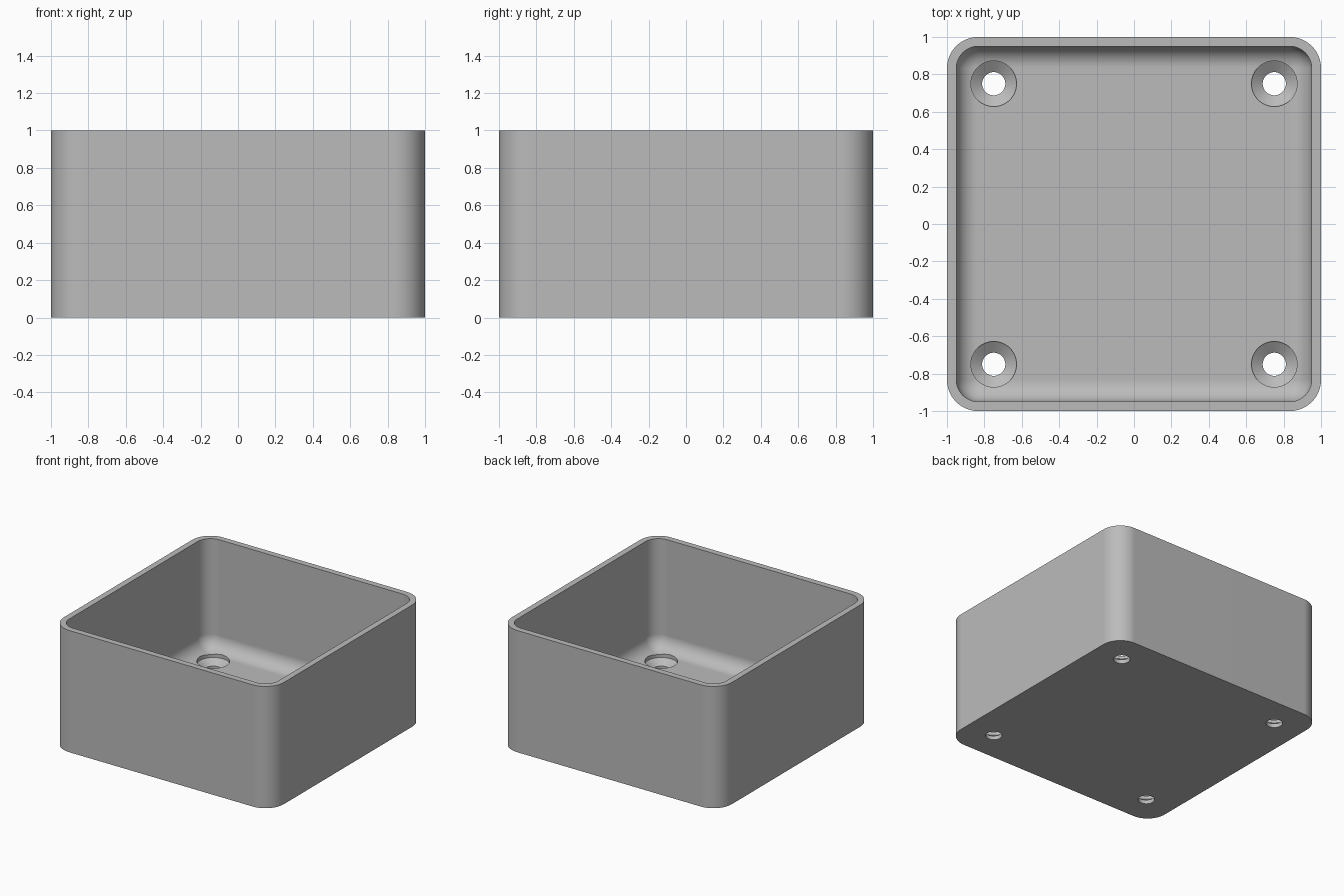
import bpy, bmesh, math

cube = bpy.data.objects.get("Cube")
if cube:
    bpy.data.objects.remove(cube, do_unlink=True)

HEIGHT, WALL, FLOOR = 1.0, 0.05, 0.1
CORNER, FILLET, STEPS = 0.167, 0.115, 12
HOLE, HEAD, PITCH = 0.062, 0.122, 0.75

grey = bpy.data.materials.new("plain grey")
grey.use_nodes = True
grey.diffuse_color = (0.5, 0.5, 0.5, 1)
grey.node_tree.nodes["Principled BSDF"].inputs["Base Color"].default_value = (0.5, 0.5, 0.5, 1)


def ring(bm, half, radius, z):
    """Rounded square loop of vertices."""
    verts = []
    for quarter in range(4):
        mid = math.radians(45 + 90 * quarter)
        cx = math.copysign(half - radius, math.cos(mid))
        cy = math.copysign(half - radius, math.sin(mid))
        for i in range(STEPS + 1):
            a = math.pi / 2 * (quarter + i / STEPS)
            verts.append(bm.verts.new((cx + radius * math.cos(a), cy + radius * math.sin(a), z)))
    return verts


def circle(bm, x, y, radius, z, count=48):
    return [bm.verts.new((x + radius * math.cos(math.tau * i / count),
                          y + radius * math.sin(math.tau * i / count), z)) for i in range(count)]


def loft(name, bm, rings):
    """Skin consecutive loops and cap both ends."""
    for low, high in zip(rings, rings[1:]):
        for i in range(len(low)):
            j = (i + 1) % len(low)
            bm.faces.new((low[i], low[j], high[j], high[i]))
    bm.faces.new(rings[0][::-1])
    bm.faces.new(rings[-1])
    bmesh.ops.recalc_face_normals(bm, faces=bm.faces)
    mesh = bpy.data.meshes.new(name)
    bm.to_mesh(mesh)
    bm.free()
    mesh.materials.append(grey)
    obj = bpy.data.objects.new(name, mesh)
    bpy.context.collection.objects.link(obj)
    return obj


# Open box: outer wall, rim, inner wall, rounded floor edge
bm = bmesh.new()
inner = 1 - WALL
inner_corner = CORNER - WALL
rings = [ring(bm, 1, CORNER, 0), ring(bm, 1, CORNER, HEIGHT), ring(bm, inner, inner_corner, HEIGHT)]
for i in range(STEPS + 1):
    a = math.pi / 2 * i / STEPS
    inset = FILLET * (1 - math.cos(a))
    rings.append(ring(bm, inner - inset, inner_corner - inset, FLOOR + FILLET * (1 - math.sin(a))))
box = loft("open_box", bm, rings)

# Countersunk screw holes near the floor corners
bpy.context.view_layer.objects.active = box
box.select_set(True)
profile = [(HOLE, -0.1), (HOLE, 0.033), (HEAD, 0.075), (HEAD, 0.2)]
for sx in (-1, 1):
    for sy in (-1, 1):
        bm = bmesh.new()
        cutter = loft("hole_cutter", bm, [circle(bm, sx * PITCH, sy * PITCH, r, z) for r, z in profile])
        cutter.hide_render = True
        cut = box.modifiers.new("hole", "BOOLEAN")
        cut.operation = "DIFFERENCE"
        cut.solver = "EXACT"
        cut.object = cutter
        bpy.ops.object.modifier_apply(modifier=cut.name)
        bpy.data.objects.remove(cutter, do_unlink=True)

# Smooth corners with flat walls
bpy.ops.object.shade_smooth_by_angle(angle=math.radians(30))
weighted = box.modifiers.new("flat walls", "WEIGHTED_NORMAL")
weighted.keep_sharp = True
